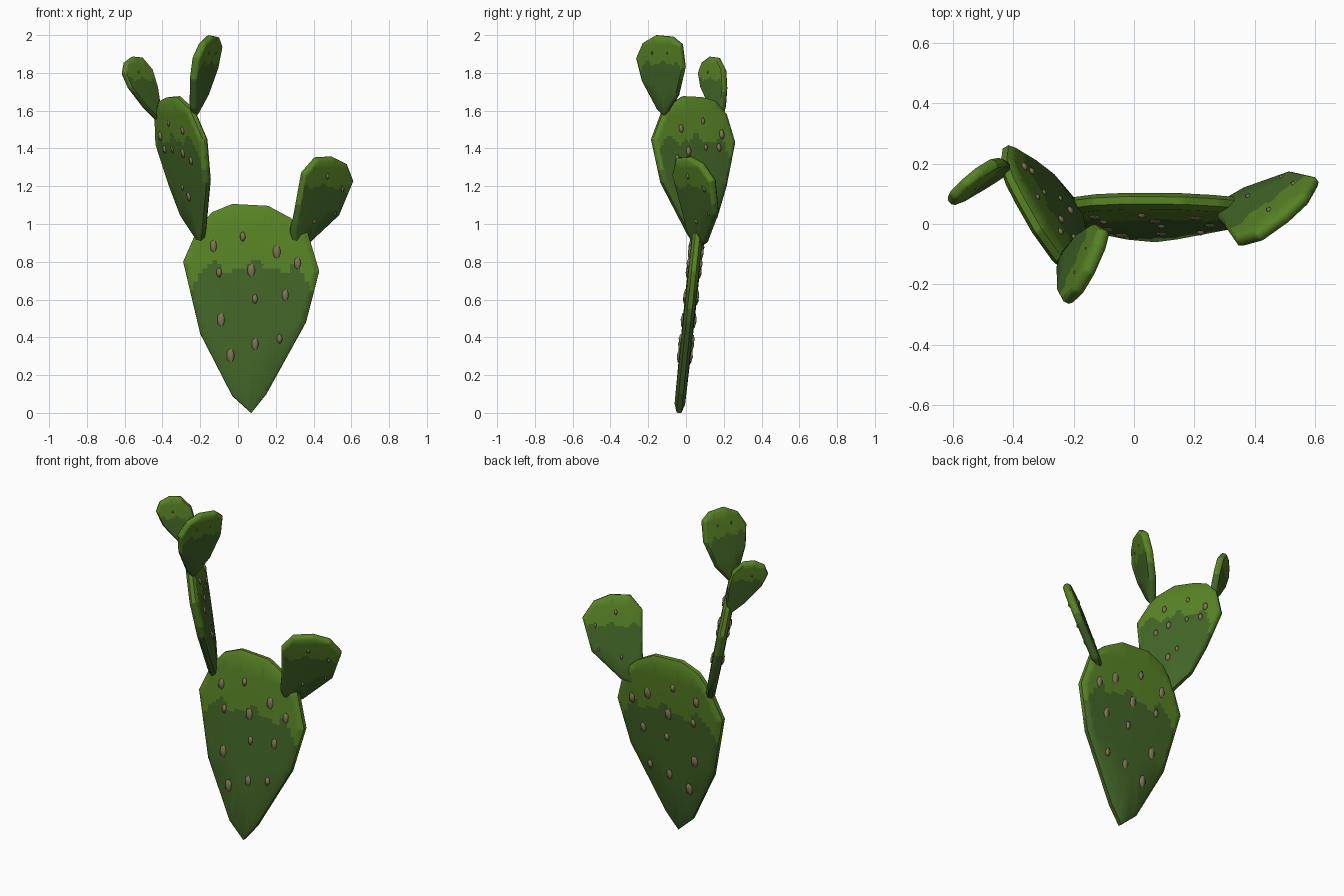
import bpy, bmesh, math
from mathutils import Vector

if "Cube" in bpy.data.objects:
    bpy.data.objects.remove(bpy.data.objects["Cube"])


def material(name, rgb):
    m = bpy.data.materials.new(name)
    m.diffuse_color = (*rgb, 1)
    m.use_nodes = True
    m.node_tree.nodes["Principled BSDF"].inputs["Base Color"].default_value = m.diffuse_color
    return m


LIGHT = material("fresh_green", (0.095, 0.225, 0.018))
DARK = material("deep_green", (0.055, 0.130, 0.020))
TAN = material("spine_tan", (0.205, 0.170, 0.085))


def finish(name, bm, mats, angle):
    me = bpy.data.meshes.new(name)
    bm.to_mesh(me)
    bm.free()
    for m in mats:
        me.materials.append(m)
    ob = bpy.data.objects.new(name, me)
    bpy.context.collection.objects.link(ob)
    bpy.ops.object.select_all(action='DESELECT')
    ob.select_set(True)
    bpy.context.view_layer.objects.active = ob
    bpy.ops.object.shade_smooth_by_angle(angle=math.radians(angle))


def pad(name, axis, plane, outline, thick, border, spots, size):
    """Outline is (x or y, z) in one view; the plane gives the remaining coordinate."""
    k, sa, a0, sz, z0 = plane

    def place(a, z):
        d = k + sa * (a - a0) + sz * (z - z0)
        return Vector((a, d, z)) if axis == 'x' else Vector((d, a, z))

    n = (place(1, 0) - place(0, 0)).cross(place(0, 1) - place(0, 0)).normalized()
    low = min(outline, key=lambda p: p[1])
    high = max(outline, key=lambda p: p[1])
    height = high[1] - low[1]
    amin, amax = min(p[0] for p in outline), max(p[0] for p in outline)
    ca, cz = low[0] * .4 + (amin + amax) / 2 * .6, low[1] + height * .6
    if low[0] < amin + .1 * (amax - amin) or low[0] > amax - .1 * (amax - amin):
        ca = (amin + amax) / 2

    # closed cushion: face centre, rings over the rim, other face centre
    bm = bmesh.new()
    profile = [(.55, -.5), (.93, -.45), (1, -.2), (1, .2), (.93, .45), (.55, .5)]
    rings = [[bm.verts.new(place(ca + (a - ca) * s, cz + (z - cz) * s) + n * thick * o)
              for a, z in outline] for s, o in profile]
    count = len(outline)
    for r, q in zip(rings, rings[1:]):
        for i in range(count):
            j = (i + 1) % count
            bm.faces.new((r[i], r[j], q[j], q[i]))
    for ring, o in ((rings[0], -.52), (rings[-1], .52)):
        c = bm.verts.new(place(ca, cz) + n * thick * o)
        for i in range(count):
            bm.faces.new((ring[i], ring[(i + 1) % count], c))
    bmesh.ops.recalc_face_normals(bm, faces=bm.faces)

    # fine cuts so the colour border can wander
    ai = 0 if axis == 'x' else 1
    for index, lo, hi, steps in ((ai, amin, amax, 28),
                                 (2, low[1] + height * .4, high[1] - height * .1, 24)):
        normal = Vector((0, 0, 0))
        normal[index] = 1
        for i in range(1, steps):
            co = normal * (lo + (hi - lo) * i / steps)
            bmesh.ops.bisect_plane(bm, geom=bm.verts[:] + bm.edges[:] + bm.faces[:],
                                   plane_co=co, plane_no=normal, dist=1e-5)
    for f in bm.faces:
        c = f.calc_center_median()
        v = (c.z - low[1]) / height
        s = 2 * (c[ai] - (amin + amax) / 2) / (amax - amin)
        edge = border + .025 * math.sin(9 * s + 1) + .015 * math.sin(21 * s)
        edge -= .5 * max(0, abs(s) - .65)
        if abs(f.normal.dot(n)) < .8:
            edge = border - .2
        f.material_index = 0 if v > edge else 1
    finish(name, bm, [LIGHT, DARK], 50)

    # spine cushions on both faces
    bm = bmesh.new()
    across = (place(1, 0) - place(0, 0)).normalized()
    up = n.cross(across)
    for i, (a, z) in enumerate(spots):
        scale = size * (1, .8, 1.15)[i % 3]
        for side in (-1, 1):
            made = bmesh.ops.create_icosphere(bm, subdivisions=1, radius=1)['verts']
            c = place(a, z) + n * side * thick * .49
            for v in made:
                v.co = (c + across * v.co.x * scale * .55 + up * v.co.y * scale
                        + n * v.co.z * min(.012, scale * .45))
    bmesh.ops.recalc_face_normals(bm, faces=bm.faces)
    finish(name + "_spines", bm, [TAN], 60)


# main pad
pad("main_pad", 'x', (.015, 0, 0, .105, .5),
    [(.07, 0), (.15, .10), (.36, .48), (.43, .75), (.37, .95), (.28, 1.03), (.16, 1.095),
     (-.03, 1.105), (-.14, 1.06), (-.22, .96), (-.29, .80), (-.20, .42), (-.03, .09)],
    .062, .70,
    [(-.13, .88), (.025, .93), (.205, .85), (.315, .79), (-.10, .74), (.07, .75),
     (.25, .62), (.09, .60), (-.09, .49), (.09, .36), (.22, .39), (-.04, .30)], .037)

# upper pad
pad("upper_pad", 'y', (-.30, -.58, .04, -.21, 1.43),
    [(.05, .89), (.16, 1.03), (.21, 1.2), (.255, 1.43), (.21, 1.58), (.15, 1.65), (.08, 1.67),
     (-.02, 1.675), (-.12, 1.61), (-.18, 1.45), (-.13, 1.22), (.01, .95)],
    .058, .71,
    [(-.04, 1.5), (.075, 1.54), (.175, 1.47), (-.06, 1.34), (.09, 1.4), (0, 1.38),
     (.16, 1.4), (.07, 1.2), (.03, 1.15)], .026)

# right pad
pad("right_pad", 'x', (.06, .73, .47, -.40, 1.2),
    [(.29, .87), (.37, .90), (.53, 1.05), (.605, 1.23), (.57, 1.32), (.50, 1.355),
     (.41, 1.35), (.34, 1.27), (.30, 1.05), (.28, .97)],
    .05, .68, [(.54, 1.19), (.50, 1.06), (.46, 1.26), (.39, 1.02)], .016)

# left tip pad
pad("left_tip_pad", 'x', (.13, .85, -.53, .2, 1.75),
    [(-.42, 1.54), (-.49, 1.61), (-.575, 1.72), (-.61, 1.80), (-.60, 1.855), (-.56, 1.885),
     (-.51, 1.88), (-.46, 1.82), (-.43, 1.72), (-.415, 1.62)],
    .042, .66, [(-.54, 1.80)], .009)

# right tip pad
pad("right_tip_pad", 'y', (-.172, .46, -.13, .25, 1.85),
    [(-.11, 1.57), (-.04, 1.68), (-.005, 1.83), (-.02, 1.95), (-.07, 1.99), (-.16, 1.998),
     (-.225, 1.96), (-.26, 1.88), (-.23, 1.76), (-.15, 1.61)],
    .048, .66, [(-.17, 1.91), (-.09, 1.91)], .010)
